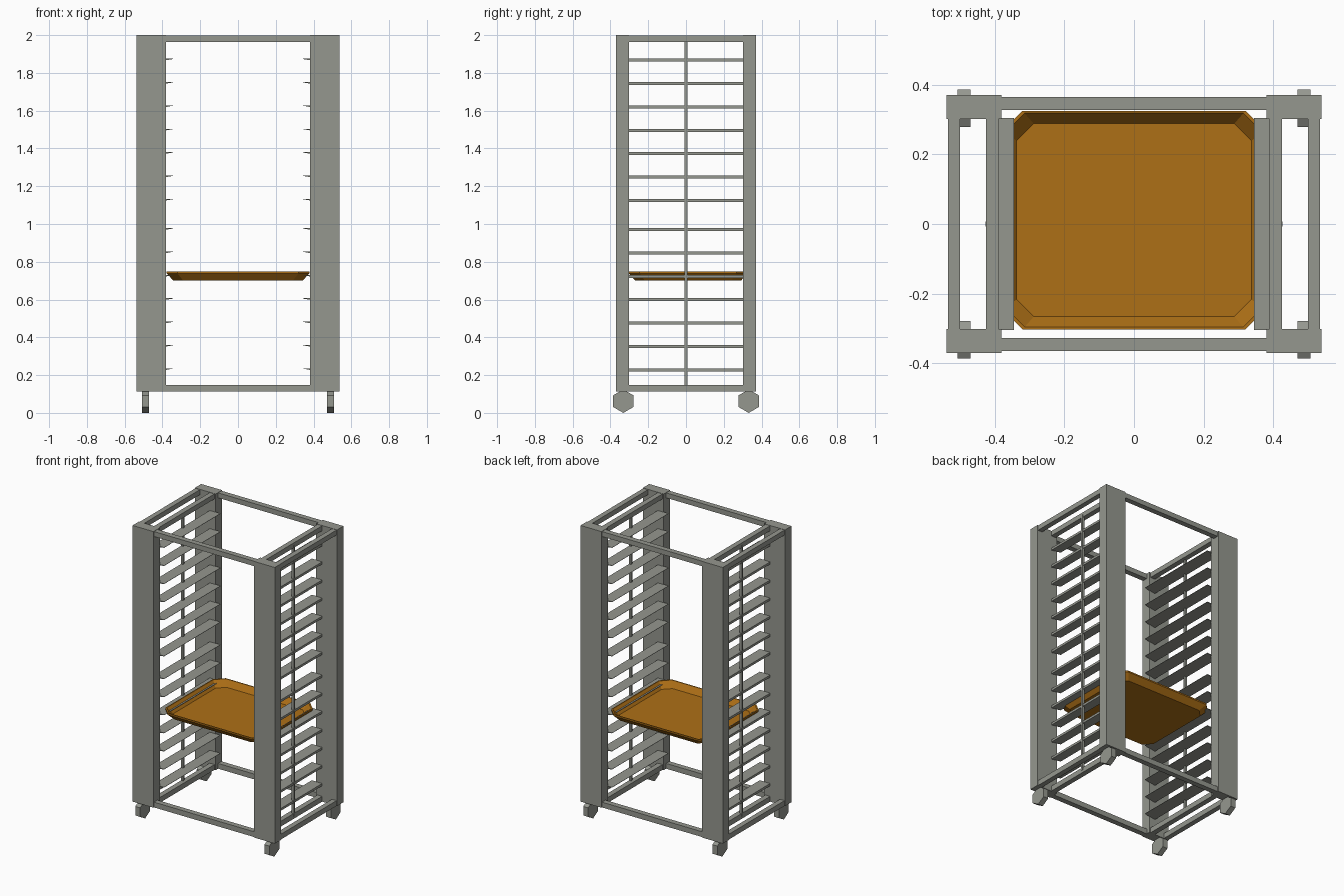
import bpy, bmesh, math

if "Cube" in bpy.data.objects:
    bpy.data.objects.remove(bpy.data.objects["Cube"])


def material(name, rgb):
    m = bpy.data.materials.new(name)
    m.diffuse_color = (*rgb, 1)
    m.use_nodes = True
    m.node_tree.nodes["Principled BSDF"].inputs["Base Color"].default_value = m.diffuse_color
    return m


STEEL = material("grey steel", (0.30, 0.31, 0.275))
AMBER = material("amber tray", (0.42, 0.16, 0.008))


def finish(name, bm, mat):
    bmesh.ops.recalc_face_normals(bm, faces=bm.faces)
    me = bpy.data.meshes.new(name)
    bm.to_mesh(me)
    bm.free()
    me.materials.append(mat)
    ob = bpy.data.objects.new(name, me)
    bpy.context.collection.objects.link(ob)
    return ob


def loft(name, rings, mat):
    """Skin a stack of equal-length point rings, capping both ends."""
    bm = bmesh.new()
    vs = [[bm.verts.new(p) for p in r] for r in rings]
    n = len(vs[0])
    for a, b in zip(vs, vs[1:]):
        for i in range(n):
            j = (i + 1) % n
            bm.faces.new((a[i], a[j], b[j], b[i]))
    bm.faces.new(vs[0])
    bm.faces.new(vs[-1])
    return finish(name, bm, mat)


def box(name, x0, x1, y0, y1, z0, z1):
    rect = [(x0, y0), (x1, y0), (x1, y1), (x0, y1)]
    return loft(name, [[(x, y, z) for x, y in rect] for z in (z0, z1)], STEEL)


LOW, HIGH = (0.112, 0.148), (1.964, 1.998)

# corner posts and hexagonal wheels
for sx, side in ((-1, "left"), (1, "right")):
    for sy, end in ((-1, "front"), (1, "back")):
        box(f"{end}_{side}_post", sx * 0.38, sx * 0.538, sy * 0.302, sy * 0.371, 0.112, 2.0)
        ring = [(sy * 0.332 + 0.062 * math.cos(math.radians(30 + 60 * k)),
                 0.062 + 0.062 * math.sin(math.radians(30 + 60 * k))) for k in range(6)]
        loft(f"{end}_{side}_wheel",
             [[(sx * x, y, z) for y, z in ring] for x in (0.47, 0.507)], STEEL)

# horizontal frame bars, top and bottom
for level, (z0, z1) in (("bottom", LOW), ("top", HIGH)):
    for sy, end in ((-1, "front"), (1, "back")):
        box(f"{level}_{end}_bar", -0.385, 0.385, sy * 0.328, sy * 0.365, z0, z1)
    for sx, side in ((-1, "left"), (1, "right")):
        box(f"{level}_{side}_outer_bar", sx * 0.499, sx * 0.534, -0.305, 0.305, z0, z1)
        box(f"{level}_{side}_inner_bar", sx * 0.389, sx * 0.425, -0.305, 0.305, z0, z1)

# tray runners: two banks of seven tapered slats per side, plus a centre rod
heights = [0.228 + 0.1237 * i for i in range(7)] + [1.125 + 0.1237 * i for i in range(7)]
for sx, side in ((-1, "left"), (1, "right")):
    box(f"{side}_centre_rod", sx * 0.411, sx * 0.427, -0.007, 0.007, 0.13, 1.98)
    for i, z in enumerate(heights):
        prof = [(0.425, z - 0.008), (0.425, z + 0.008), (0.345, z + 0.008), (0.345, z + 0.006)]
        loft(f"{side}_runner_{i + 1}",
             [[(sx * x, y, h) for x, h in prof] for y in (-0.305, 0.305)], STEEL)


# baking tray: chamfered dish with sloping walls
def octagon(hx, hy, c, z):
    pts = [(hx, hy - c), (hx - c, hy), (c - hx, hy), (-hx, hy - c),
           (-hx, c - hy), (c - hx, -hy), (hx - c, -hy), (hx, c - hy)]
    return [(x, y + 0.011, z) for x, y in pts]


loft("tray", [octagon(0.341, 0.280, 0.051, 0.700),
              octagon(0.378, 0.314, 0.058, 0.738),
              octagon(0.378, 0.314, 0.058, 0.748),
              octagon(0.371, 0.307, 0.057, 0.748),
              octagon(0.337, 0.277, 0.049, 0.708)], AMBER)
